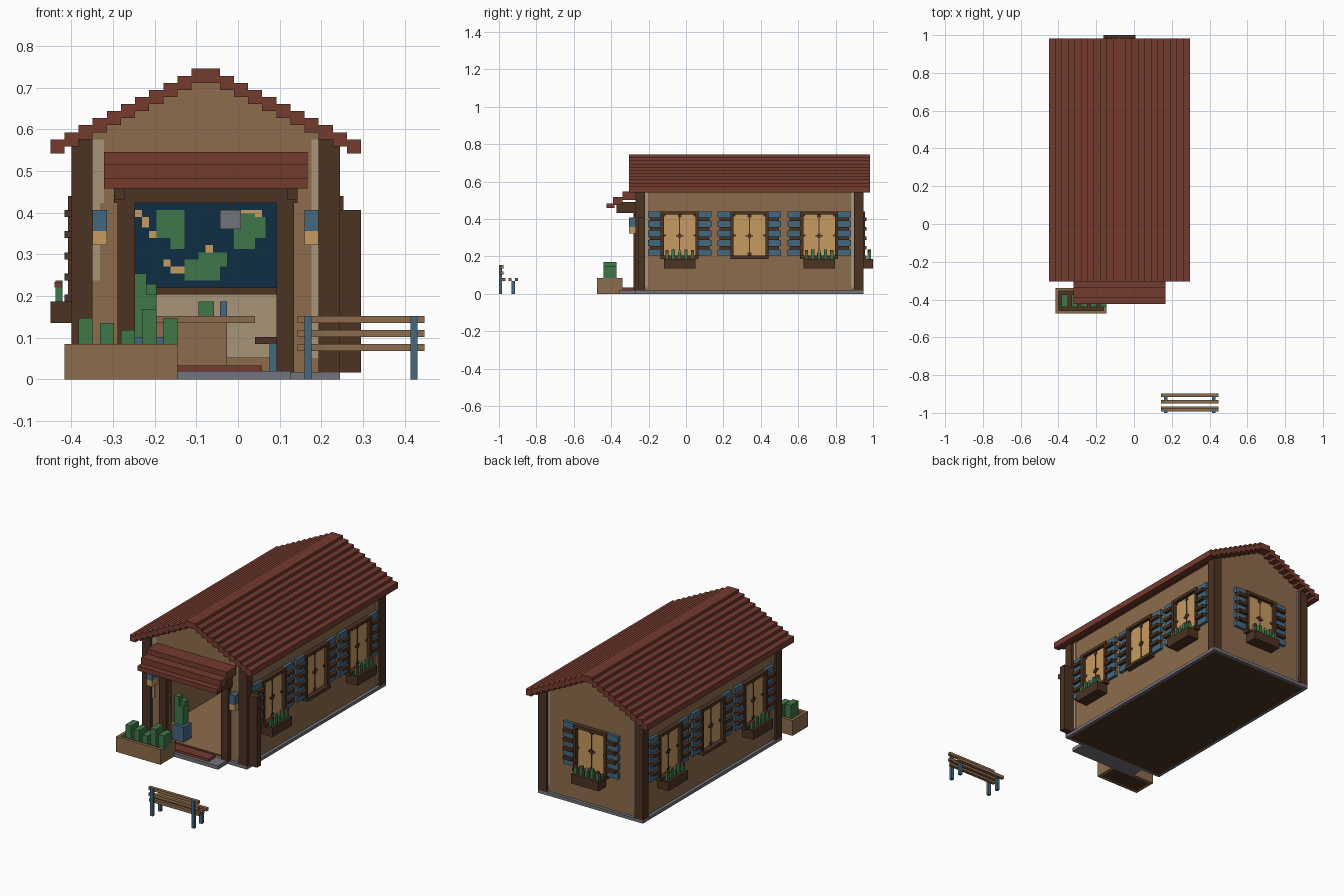
import bpy, bmesh
from math import pi
from mathutils import Matrix

cube = bpy.data.objects.get("Cube")
if cube:
    bpy.data.objects.remove(cube)

U = 2 / 118          # one building block
CX = -0.0775         # centre line of the house


def material(name, hexcode):
    rgb = [int(hexcode[i:i + 2], 16) / 255 for i in (0, 2, 4)]
    lin = [c / 12.92 if c < 0.04 else ((c + 0.055) / 1.055) ** 2.4 for c in rgb]
    m = bpy.data.materials.new(name)
    m.use_nodes = True
    m.diffuse_color = (*lin, 1)
    m.node_tree.nodes["Principled BSDF"].inputs["Base Color"].default_value = (*lin, 1)
    return m


red = material("roof red", "743B2F")
dark = material("dark timber", "4C3223")
brown = material("brown plaster", "8C6C4C")
cream = material("pale plaster", "A8957A")
tan = material("warm glass", "C69B62")
blue = material("slate blue", "456880")
navy = material("deep navy", "0E2F45")
green = material("leaf green", "3F7748")
grey = material("stone grey", "74747C")


def link(name, mesh):
    ob = bpy.data.objects.new(name, mesh)
    bpy.context.collection.objects.link(ob)
    ob.location.x = CX
    return ob


def box_mesh(name, mat, boxes, mirror=False):
    """One mesh from boxes (x0, x1, y0, y1, z0, z1) in block units."""
    bm = bmesh.new()
    boxes = list(boxes)
    if mirror:
        boxes += [(-b[1], -b[0], *b[2:]) for b in boxes]
    for x0, x1, y0, y1, z0, z1 in boxes:
        t = Matrix.Translation(((x0 + x1) / 2 * U, (y0 + y1) / 2 * U, (z0 + z1) / 2 * U))
        s = Matrix.Diagonal(((x1 - x0) * U, (y1 - y0) * U, (z1 - z0) * U, 1))
        bmesh.ops.create_cube(bm, size=1, matrix=t @ s)
    me = bpy.data.meshes.new(name)
    bm.to_mesh(me)
    bm.free()
    me.materials.append(mat)
    return me


def part(name, mat, boxes, mirror=False):
    return link(name, box_mesh(name, mat, boxes, mirror))


def gable_wall(name, outline, y0, y1):
    """Extrude an x-z outline between two y positions."""
    bm = bmesh.new()
    face = bm.faces.new([bm.verts.new((x * U, y0 * U, z * U)) for x, z in outline])
    new = bmesh.ops.extrude_face_region(bm, geom=[face])["geom"]
    verts = [v for v in new if isinstance(v, bmesh.types.BMVert)]
    bmesh.ops.translate(bm, verts=verts, vec=(0, (y1 - y0) * U, 0))
    bmesh.ops.recalc_face_normals(bm, faces=bm.faces)
    me = bpy.data.meshes.new(name)
    bm.to_mesh(me)
    bm.free()
    me.materials.append(brown)
    link(name, me)


FRONT, BACK = -15, 55    # outer faces of the gable walls
SIDE = 18                # outer face of the side walls

# Base and floor
part("base_sides", grey, [(SIDE, 19, -16, 56, 0, 1)], True)
part("base_ends", grey, [(-SIDE, SIDE, -16, FRONT, 0, 1), (-SIDE, SIDE, BACK, 56, 0, 1)])
part("underfloor", dark, [(-SIDE, SIDE, FRONT, BACK, 0, 0.9)])
part("floor", brown, [(-17, 17, -14, 54, 0.9, 1.1)])

# Walls
roofline = [(SIDE, 34.5), (1, 43), (-1, 43), (-SIDE, 34.5), (-SIDE, 1)]
gable_wall("back_wall", [(SIDE, 1)] + roofline, BACK - 1, BACK)
door = [(-10, 1), (-10, 25), (10, 25), (10, 1)]
gable_wall("front_wall", [(SIDE, 1)] + roofline + door, FRONT, FRONT + 1)
part("side_walls", brown, [(17, SIDE, FRONT + 1, BACK - 1, 1, 34.5)], True)
part("corner_posts", dark, [(16, 19, -16, -13, 1, 34.5), (16, 19, 53, 56, 1, 34.5)], True)

# Pale plaster strips beside the posts
part("side_plaster", cream, [(SIDE, 18.2, -13, -12, 2, 33), (SIDE, 18.2, 52, 53, 2, 33)], True)
part("front_plaster", cream, [(15, 16, -15.2, FRONT, 3, 34), (-16, -15, -15.2, FRONT, 14, 34),
                              (-15, -14.4, -15.2, FRONT, 25, 34)])
part("back_plaster", cream, [(15.3, 16, BACK, 55.2, 3, 34)], True)

# Stepped roof
part("roof_ridge", red, [(-2, 2, -18, 58, 42, 44)])
part("roof_steps", red, [(2 * k, 2 * k + 2, -18, 58, 42 - k, 44 - k) for k in range(1, 11)], True)

# Windows, modelled once facing -y with the wall at y = 0
parts = {
    "frame": box_mesh("frame", dark, [
        (-6, -5, -1.5, 0, 12, 25), (5, 6, -1.5, 0, 12, 25),
        (-6, 6, -1.5, 0, 25, 26), (-6, 6, -2, 0, 11, 12)]),
    "pane": box_mesh("pane", tan, [(-5, 5, -0.4, 0, 12, 25)]),
    "bars": box_mesh("bars", dark, [
        (-0.15, 0.15, -0.6, -0.3, 12, 25), (-1.2, 1.2, -0.6, -0.3, 18, 18.6),
        (-0.5, 0.5, -0.7, -0.3, 17.6, 19), (-0.6, 0.6, -0.6, -0.3, 24, 25),
        (-0.6, 0.6, -0.6, -0.3, 12, 13)]),
    "bar_ends": box_mesh("bar_ends", dark, [(4.3, 5, -0.6, -0.3, 18, 18.7),
                                            (4.4, 5, -0.6, -0.3, 24.4, 25)], True),
    "shutters": box_mesh("shutters", blue, [
        (6, 10, -1, 0, 12 + 3 * i, 14 + 3 * i) for i in range(5)], True),
    "shutter_ribs": box_mesh("shutter_ribs", dark, [
        (6, 9.4, -2, 0, 14 + 3 * i, 15 + 3 * i) for i in range(4)], True),
}
planting = {
    "flower_trough": box_mesh("flower_trough", dark, [(-5, 5, -4, 0, 8, 11)]),
    "stems": box_mesh("stems", green, [
        (x - 0.5, x + 0.5, -3.3, -2.3, 11, 13 + i % 2) for i, x in enumerate(range(-4, 5, 2))]),
    "red_flowers": box_mesh("red_flowers", red, [
        (x - 0.5, x + 0.5, -3.4, -2.4, 13, 13.8) for x in (-4, 4)]),
    "pale_flowers": box_mesh("pale_flowers", cream, [(-0.4, 0.4, -3.2, -2.4, 13, 13.8)]),
}


def window(label, x, y, turn, planted):
    for name, mesh in {**parts, **(planting if planted else {})}.items():
        ob = link(f"{label}_{name}", mesh)
        ob.location = (CX + x * U, y * U, 0)
        ob.rotation_euler.z = turn


for i, y in enumerate((-2, 20, 42)):
    window(f"left_window_{i}", SIDE, y, pi / 2, i != 1)
    window(f"right_window_{i}", -SIDE, y, -pi / 2, i != 1)
window("back_window", 0, BACK, pi, True)

# Doorway, awning and lanterns
part("door_frame", dark, [(10, 12.5, -16.5, -13.5, 1, 25)], True)
part("door_lintel", dark, [(-13, 13, -16.5, -13.5, 25, 28)])
part("awning_brackets", dark, [(11.5, 13, -22, -15, 25.5, 29)], True)
part("awning", red, [(-14.4, 14.4, -25, -22.5, 27, 28.5), (-14.4, 14.4, -23, -20, 28, 30.5),
                     (-14.4, 14.4, -20, FRONT, 29.5, 32.2)])
part("lantern_caps", blue, [(14, 16, -18, FRONT, 21, 24)], True)
part("lantern_glass", tan, [(14, 16, -18, FRONT, 19, 21)], True)
part("open_door_leaf", dark, [(19, 22, -15, -13, 1, 24)])
part("porch_step", grey, [(-12, 12, -21, -16, 0, 1.2)])
part("doormat", red, [(-8, 8, -20, -16.5, 1.2, 2)])

# Front flower bed
part("bed_box", brown, [(-20, -4, -28, -27, 0, 5), (-20, -4, -21, -20, 0, 5),
                        (-20, -19, -27, -21, 0, 5), (-5, -4, -27, -21, 0, 5)])
part("bed_soil", dark, [(-19, -5, -27, -21, 0, 4)])
part("bed_bushes", green, [(x, x + 2, -26, -22, 4, top) for x, top in
                           zip(range(-18, -5, 3), (8.7, 8, 7, 10, 8.7))])

# Room contents
part("plant_pot", blue, [(-10, -6, -13, -9, 1, 6)])
part("pot_plant", green, [(-10, -7, -12, -9, 6, 12), (-10, -8.4, -12, -10, 12, 15),
                          (-9, -7, -11, -9, 10, 13.5)])
part("desk", brown, [(-8, 7, 20, 27, 8, 9), (-7, 3, 21, 26, 1, 8)])
part("desk_book", green, [(-1, 1.2, 22, 23, 9, 11)])
part("desk_cup", blue, [(2, 3, 22, 23, 9, 11)])
part("chair_seat", dark, [(7, 11, 8, 12, 5, 6)])
part("chair_legs", blue, [(9, 11, 8, 12, 1, 5)])
part("lamp", grey, [(2, 5, 10, 13, 21.3, 24)])
part("lamp_cord", dark, [(3.3, 3.7, 11, 12, 24, 42)])

# Inner back wall with a painted chart
part("inner_plaster", cream, [(-14, 14, 53.7, 54, 3, 12)])
part("chart_rail", dark, [(-14, 14, 53, 54, 12, 13)])
part("chart", navy, [(-13, 13, 53.6, 54, 13, 26)])
part("chart_land", green, [(x, x + w, 53.4, 53.7, z, z + h) for x, z, w, h in (
    (-7, 20, 4, 4), (-5, 18.5, 2, 2), (-6, 23, 2, 1), (-3, 14, 5, 3), (-1, 16, 4, 2),
    (4, 18.5, 3, 5), (6, 20, 2.5, 3))])
part("chart_coast", tan, [(x, x + w, 53.4, 53.7, z, z + h) for x, z, w, h in (
    (-10, 23, 1, 1), (-9, 21.5, 1, 1.5), (-8, 20, 1, 1), (-6, 16, 1, 1), (-5, 15, 3, 1),
    (-2, 15.6, 2, 1), (0, 17, 1, 2), (5, 23, 3, 1), (7.5, 21, 1, 2))])

# Garden bench facing the house
part("bench_legs", blue, [(x, x + 1, y, y + 1, 0, top) for x in (14, 29)
                          for y, top in ((-59, 9), (-55, 4))])
part("bench_seat", brown, [(13, 31, y, y + 1, 4, 5) for y in (-58, -56, -54)])
part("bench_back", brown, [(13, 31, -58.5, -57.5, z, z + 1) for z in (6, 8)])
